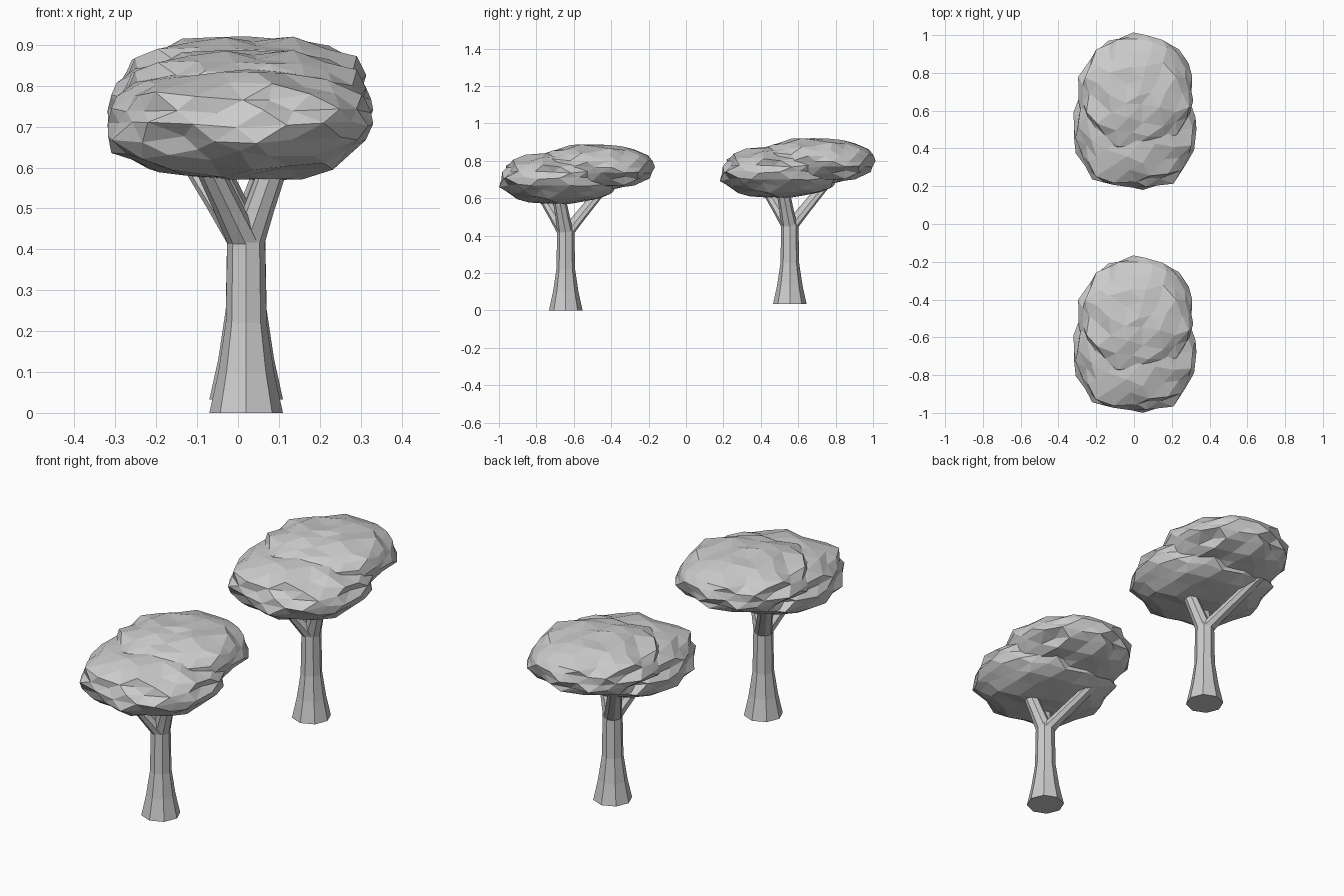
import bpy, bmesh, math, random
from mathutils import Vector

if "Cube" in bpy.data.objects:
    bpy.data.objects.remove(bpy.data.objects["Cube"])

SIDES = 8


def add_mesh(name, bm):
    bmesh.ops.recalc_face_normals(bm, faces=bm.faces)
    me = bpy.data.meshes.new(name)
    bm.to_mesh(me)
    bm.free()
    return me


def add_object(name, me, loc):
    ob = bpy.data.objects.new(name, me)
    ob.location = loc
    bpy.context.collection.objects.link(ob)


def tube(bm, rings):
    """Capped octagonal tube through (centre, radius) rings, kept level."""
    loops = []
    for c, r in rings:
        angs = [-math.pi / 2 + 2 * math.pi * i / SIDES for i in range(SIDES)]
        loops.append([bm.verts.new(Vector(c) + Vector((r * math.cos(a), r * math.sin(a), 0))) for a in angs])
    for a, b in zip(loops, loops[1:]):
        for i in range(SIDES):
            j = (i + 1) % SIDES
            bm.faces.new((a[i], a[j], b[j], b[i]))
    bm.faces.new(loops[0][::-1])
    bm.faces.new(loops[-1])


def leaf_blob(bm, centre, size, seed):
    """Boxy ellipsoid with jagged facets."""
    rng = random.Random(seed)
    p = 2.3
    verts = bmesh.ops.create_icosphere(bm, subdivisions=3, radius=1)["verts"]
    for v in verts:
        d = v.co.normalized()
        k = sum(abs(c) ** p for c in d) ** (-1 / p)
        k *= 1 + rng.uniform(-0.07, 0.05)
        jit = Vector((rng.uniform(-1, 1), rng.uniform(-1, 1), rng.uniform(-0.5, 0.5))) * 0.016
        v.co = Vector([c + s * k * q for c, s, q in zip(centre, size, d)]) + jit


# Flared trunk with three branches, relative to the foot of the tree
bm = bmesh.new()
tube(bm, [((0, 0, 0), 0.09), ((0, 0, 0.1), 0.068), ((0, 0, 0.22), 0.050), ((0, 0, 0.43), 0.046)])
for top in [(0.095, -0.05, 0.68), (-0.13, -0.16, 0.68), (-0.17, 0.22, 0.68)]:
    root = Vector((0, 0, 0.41))
    tip = Vector(top)
    tube(bm, [(root, 0.044), (root.lerp(tip, 0.3), 0.039), (tip, 0.033)])
trunk = add_mesh("trunk", bm)

# Leaf crown: low front lobe and higher rear lobe
bm = bmesh.new()
leaf_blob(bm, (0.0, -0.085, 0.705), (0.325, 0.315, 0.134), 3)
leaf_blob(bm, (0.01, 0.10, 0.765), (0.295, 0.305, 0.122), 8)
crown = add_mesh("crown", bm)

# Two copies of the tree, the rear one slightly raised
for side, trunk_y, crown_y, z in [("front", -0.643, -0.59, 0), ("rear", 0.555, 0.59, 0.033)]:
    add_object(side + "_tree_trunk", trunk, (0.02, trunk_y, z))
    add_object(side + "_tree_crown", crown, (0, crown_y, z))
